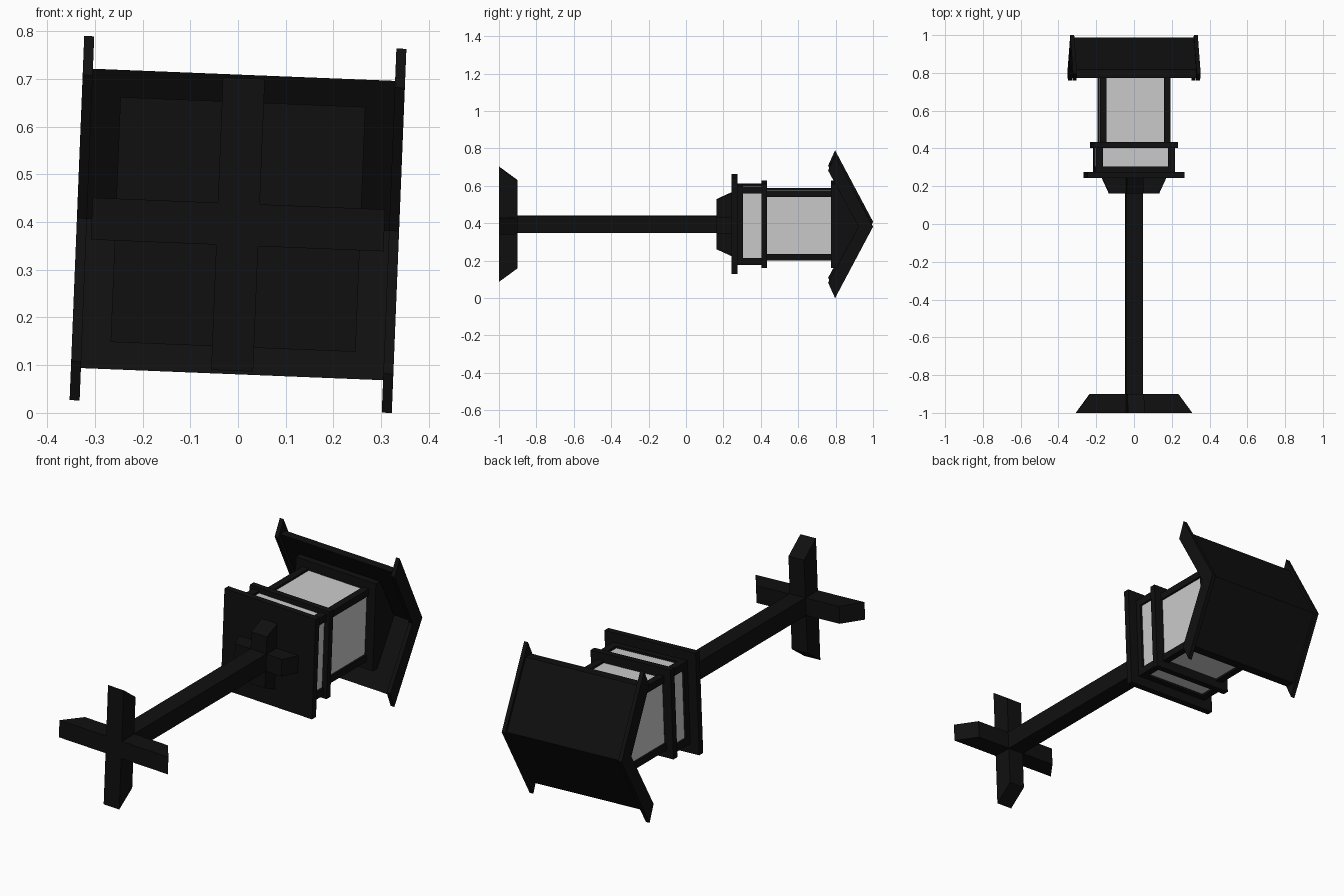
import bpy, bmesh, math
from mathutils import Matrix

if "Cube" in bpy.data.objects:
    bpy.data.objects.remove(bpy.data.objects["Cube"])

# Lantern lies along y, slightly rolled about its own axis
PLACE = Matrix.Translation((0, 0, 0.395)) @ Matrix.Rotation(math.radians(2.3), 4, 'Y')

black = bpy.data.materials.new("black_metal")
black.diffuse_color = (0.005, 0.005, 0.005, 1)
black.use_nodes = True
black.node_tree.nodes["Principled BSDF"].inputs["Base Color"].default_value = black.diffuse_color


def finish(name, bm, mat):
    bmesh.ops.recalc_face_normals(bm, faces=bm.faces)
    bm.transform(PLACE)
    me = bpy.data.meshes.new(name)
    bm.to_mesh(me)
    bm.free()
    if mat:
        me.materials.append(mat)
    ob = bpy.data.objects.new(name, me)
    bpy.context.collection.objects.link(ob)


def box(name, x0, x1, y0, y1, z0, z1, mat=black):
    bm = bmesh.new()
    bmesh.ops.create_cube(bm, size=1)
    bm.transform(Matrix.Translation(((x0 + x1) / 2, (y0 + y1) / 2, (z0 + z1) / 2))
                 @ Matrix.Diagonal((x1 - x0, y1 - y0, z1 - z0, 1)))
    finish(name, bm, mat)


def square(name, half, y0, y1, mat=black):
    box(name, -half, half, y0, y1, -half, half, mat)


def prism(name, profile, x0, x1, turn=0):
    # (y, z) profile extruded along x, optionally turned about the y axis
    bm = bmesh.new()
    face = bm.faces.new([bm.verts.new((x0, y, z)) for y, z in profile])
    ext = bmesh.ops.extrude_face_region(bm, geom=[face])
    verts = [v for v in ext["geom"] if isinstance(v, bmesh.types.BMVert)]
    bmesh.ops.translate(bm, verts=verts, vec=(x1 - x0, 0, 0))
    bm.transform(Matrix.Rotation(turn, 4, 'Y'))
    finish(name, bm, black)


def mirrored(half):
    # half profile from outer apex to inner apex, mirrored in z
    return half + [(y, -z) for y, z in reversed(half) if z > 0]


def posts(name, inner, outer, y0, y1):
    for sx in (-1, 1):
        for sz in (-1, 1):
            xs = sorted((sx * inner, sx * outer))
            zs = sorted((sz * inner, sz * outer))
            box(name, *xs, y0, y1, *zs)


# Pole, crossed foot and crossed bracket
square("pole", 0.045, -1.0, 0.245)
for turn in (0, math.pi / 2):
    prism("foot_arm", [(-1, -0.307), (-1, 0.307), (-0.9, 0.234), (-0.9, -0.234)],
          -0.044, 0.044, turn)
    prism("bracket_arm", [(0.162, -0.132), (0.162, 0.132), (0.245, 0.17), (0.245, -0.17)],
          -0.044, 0.044, turn)

# Lower glazed section
square("bottom_plate", 0.257, 0.243, 0.275)
square("lower_rail", 0.209, 0.275, 0.304)
square("lower_glass", 0.198, 0.304, 0.405, None)
posts("lower_post", 0.172, 0.209, 0.304, 0.405)

# Upper glazed section
square("middle_plate", 0.225, 0.403, 0.434)
square("upper_glass", 0.177, 0.434, 0.776, None)
posts("upper_post", 0.152, 0.187, 0.434, 0.776)

# Attic block under the roof
prism("attic", [(0.775, -0.225), (0.775, 0.225), (0.81, 0.225),
                (0.935, 0), (0.81, -0.225)], -0.225, 0.225)

# Gable roof slab and the pointed boards at its ends
prism("roof", mirrored([(0.988, 0), (0.818, 0.314), (0.772, 0.314), (0.94, 0)]), -0.318, 0.318)
for s in (-1, 1):
    prism("gable_board", mirrored([(1.0, 0), (0.797, 0.382), (0.76, 0.30), (0.922, 0)]),
          s * 0.317, s * 0.338)
